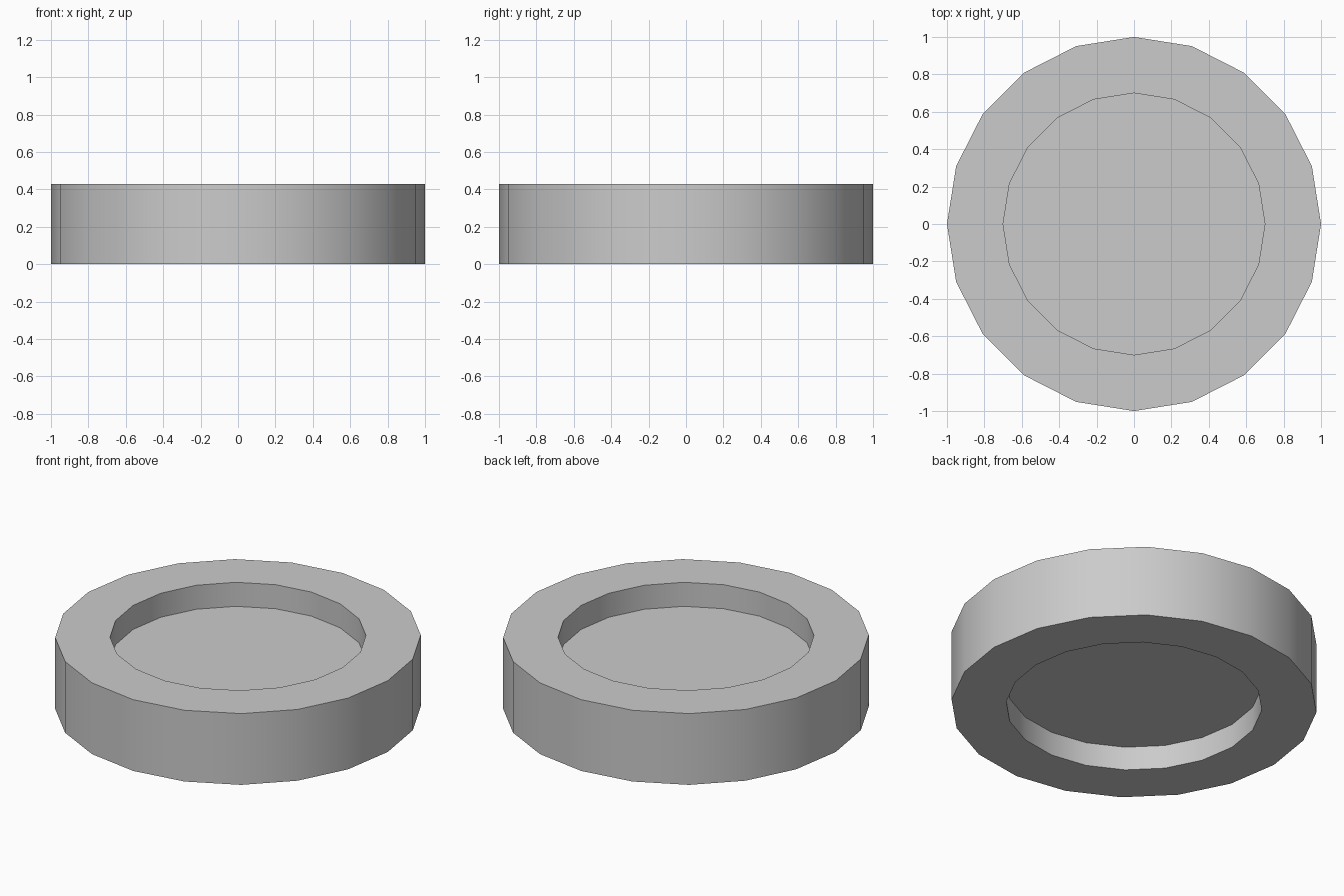
import bpy, bmesh, math

if "Cube" in bpy.data.objects:
    bpy.data.objects.remove(bpy.data.objects["Cube"])

SIDES = 20
H, R_OUT, R_IN = 0.43, 1.0, 0.70
FLOOR, CEILING = 0.285, 0.143

# Half section from the upper recess floor, over the rim, to the lower recess
profile = [(R_IN, FLOOR), (R_IN, H), (R_OUT, H),
           (R_OUT, 0), (R_IN, 0), (R_IN, CEILING)]

bm = bmesh.new()
rings = []
for r, z in profile:
    rings.append([bm.verts.new((r * math.cos(i * math.tau / SIDES),
                                r * math.sin(i * math.tau / SIDES), z))
                  for i in range(SIDES)])

# Walls and rims
for a, b in zip(rings, rings[1:]):
    for i in range(SIDES):
        j = (i + 1) % SIDES
        bm.faces.new((a[i], a[j], b[j], b[i]))

# Web closing the ring: upper and lower recess floors
bm.faces.new(rings[0])
bm.faces.new(rings[-1][::-1])
bmesh.ops.recalc_face_normals(bm, faces=bm.faces)

mesh = bpy.data.meshes.new("recessed_disc")
bm.to_mesh(mesh)
bm.free()
disc = bpy.data.objects.new("recessed_disc", mesh)
bpy.context.collection.objects.link(disc)

# Smooth round walls, sharp rims
bpy.context.view_layer.objects.active = disc
disc.select_set(True)
bpy.ops.object.shade_smooth_by_angle(angle=math.radians(30))
